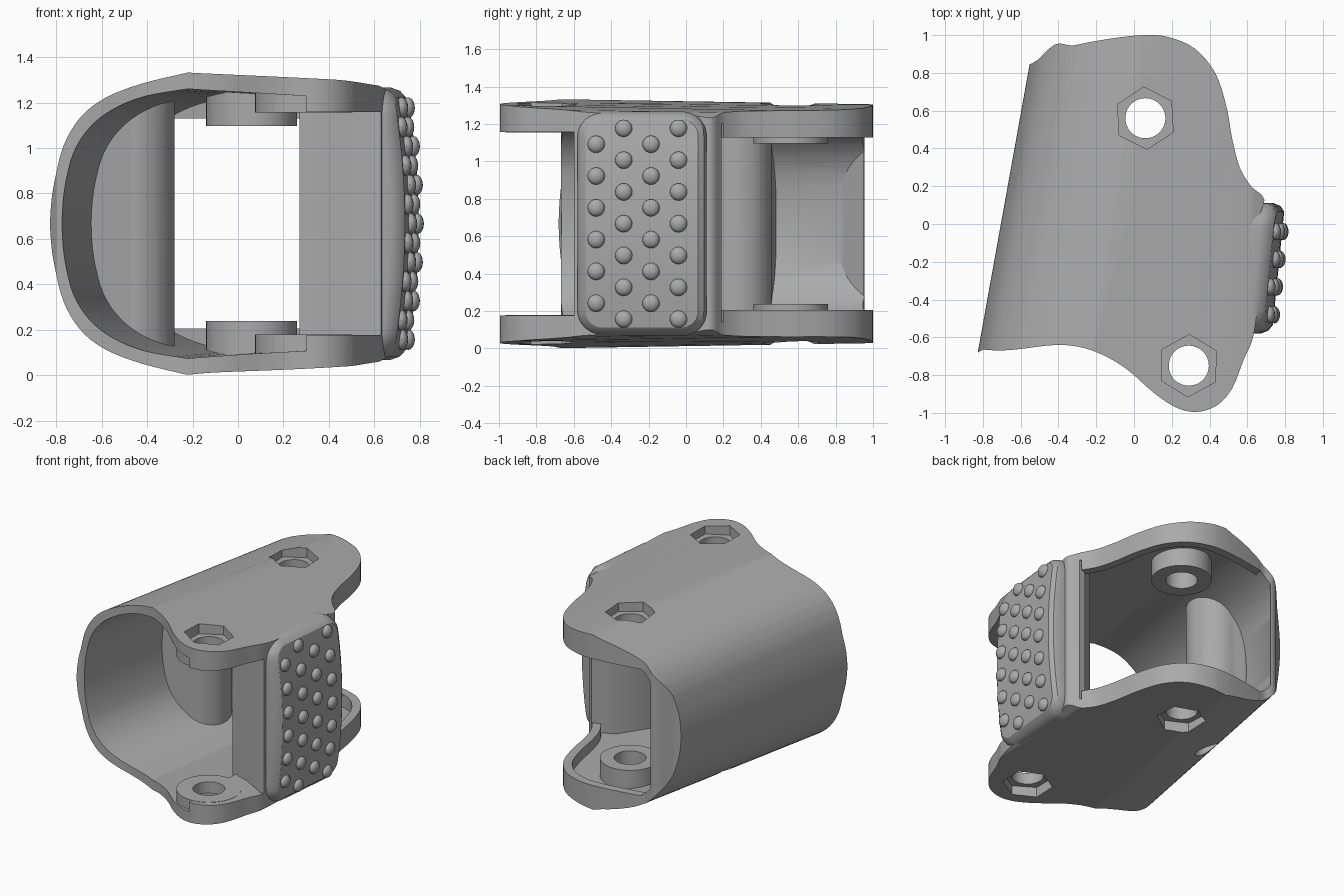
import bpy, bmesh, math
from mathutils import Vector, Matrix

cube = bpy.data.objects.get("Cube")
if cube:
    bpy.data.objects.remove(cube)

MID = 0.667
HOLES = [(0.29, -0.75), (0.06, 0.56)]

grey = bpy.data.materials.new("matte_grey")
grey.use_nodes = True
grey.diffuse_color = (0.4, 0.4, 0.4, 1)
grey.node_tree.nodes["Principled BSDF"].inputs["Base Color"].default_value = (0.4, 0.4, 0.4, 1)


def add_object(name, bm):
    bmesh.ops.recalc_face_normals(bm, faces=bm.faces)
    if bm.calc_volume(signed=True) < 0:
        bmesh.ops.reverse_faces(bm, faces=bm.faces)
    mesh = bpy.data.meshes.new(name)
    bm.to_mesh(mesh)
    bm.free()
    mesh.materials.append(grey)
    obj = bpy.data.objects.new(name, mesh)
    bpy.context.collection.objects.link(obj)
    return obj


def smooth(pts, closed, steps=4):
    """Interpolate a rounded path through the points."""
    pts = [Vector(p) for p in pts]
    n, out = len(pts), []
    for i in range(n if closed else n - 1):
        ids = [i - 1, i, i + 1, i + 2]
        a, b, c, d = [pts[k % n if closed else min(max(k, 0), n - 1)] for k in ids]
        for s in range(steps):
            t = s / steps
            out.append(b + (c - a) * t / 2 + (2 * a - 5 * b + 4 * c - d) * t * t / 2
                       + (3 * b - a - 3 * c + d) * t ** 3 / 2)
    return out if closed else out + [pts[-1]]


def loft(name, loops):
    """Skin a row of equal loops and cap both ends."""
    bm = bmesh.new()
    rings = [[bm.verts.new(p) for p in loop] for loop in loops]
    n = len(rings[0])
    for r, q in zip(rings, rings[1:]):
        for i in range(n):
            bm.faces.new((r[i], r[(i + 1) % n], q[(i + 1) % n], q[i]))
    bm.faces.new(rings[0][::-1])
    bm.faces.new(rings[-1])
    return add_object(name, bm)


def prism(pts, z0=-0.3, z1=1.7):
    return loft("helper", [[(p[0], p[1], z) for p in pts] for z in (z0, z1)])


def disc(center, r, z0, z1, sides=48, turn=0.0):
    angles = [turn + math.tau * i / sides for i in range(sides)]
    return prism([(center[0] + r * math.cos(a), center[1] + r * math.sin(a))
                  for a in angles], z0, z1)


def volume(mesh):
    """Volume of a closed mesh, or zero when it is open or empty."""
    bm = bmesh.new()
    bm.from_mesh(mesh)
    closed = len(bm.faces) > 0 and all(len(e.link_faces) % 2 == 0 for e in bm.edges)
    result = bm.calc_volume(signed=True) if closed else 0
    bm.free()
    return result


def boolean(target, tool, operation="DIFFERENCE"):
    """Cut with the first solver that gives a sound, smaller solid."""
    before = volume(target.data)
    for solver in ("MANIFOLD", "EXACT"):
        mod = target.modifiers.new("cut", "BOOLEAN")
        mod.operation, mod.solver, mod.object = operation, solver, tool
        bpy.context.view_layer.update()
        deps = bpy.context.evaluated_depsgraph_get()
        mesh = bpy.data.meshes.new_from_object(target.evaluated_get(deps))
        target.modifiers.clear()
        if 0 < volume(mesh) < before - 1e-6:
            target.data = mesh
            break
    bpy.data.objects.remove(tool)


def section(half, right):
    """Mirrored side profile, swept along y with a slant and slight taper."""
    curve = smooth(half + [(x, 2 * MID - z) for x, z in reversed(half)], False)
    profile = ([(x, z) for x, z in right] + [tuple(p) for p in curve]
               + [(x, 2 * MID - z) for x, z in reversed(right)])
    loops = []
    for y in (-1.3, 1.3):
        d = y + 0.65
        loops.append([(x + 0.18 * d * min(max((0.5 - x) / 0.8, 0), 1), y,
                       MID + (z - MID) * (1 - 0.04 * d / 1.65)) for x, z in profile])
    return loft("helper", loops)


# Plan outline of the bracket
front = [(-1, -.64), (-.8, -.665), (-.65, -.667), (-.4, -.64), (-.22, -.67), (-.05, -.76),
         (.1, -.89), (.22, -.97), (.33, -.995), (.44, -.96), (.52, -.87), (.58, -.72),
         (.63, -.6), (.655, -.4), (.66, 0), (.69, .13)]
rear = [(.62, .2), (.56, .3), (.52, .45), (.49, .62), (.43, .8), (.32, .93), (.18, .99),
        (.05, 1), (-.1, .985), (-.25, .96), (-.33, .945)]
tail = [(-.42, .95), (-.54, .85), (-.7, .84), (-1, .84)]

# Rounded outer shell trimmed to the outline
body = section([(-.22, 1.332), (-.42, 1.285), (-.58, 1.222), (-.69, 1.135), (-.765, 1.01),
                (-.805, .85), (-.82, .72)],
               [(.74, 1.18), (.7, 1.24), (.62, 1.275), (.5, 1.29)])
body.name = "bracket_body"
boolean(body, prism(smooth(front + rear + tail, True)), "INTERSECT")

# Hollow, leaving the inner features standing
hollow = section([(-.22, 1.26), (-.41, 1.228), (-.55, 1.17), (-.65, 1.09), (-.72, .98),
                  (-.757, .84), (-.77, .72)], [(1.3, 1.16)])

# Right wall behind the grip
boolean(hollow, prism([(.27, -.45), (.42, -.5), (.6, -.6), (.8, -.6), (.8, .19), (.59, .19),
                       (.48, .12), (.33, -.15)]))
# Round pillar merging into the left wall
arc = [(-.47 + .19 * math.cos(a), .27 + .19 * math.sin(a))
       for a in [math.radians(-90 + 10 * i) for i in range(19)]]
boolean(hollow, prism([(-.95, .0), (-.62, .05)] + arc + [(-.55, .48), (-.95, .5)]))
# Thick rear edge of the left wall
boolean(hollow, prism([(-.8, .76), (-.54, .76), (-.38, .95), (-.38, 1.2), (-.8, 1.2)]))


def both_sides(maker, depth):
    """Make a feature on the lower and the upper plate."""
    for z0, z1 in ((-0.3, depth), (2 * MID - depth, 1.7)):
        boolean(hollow, maker(z0, z1))


# Lip round the rear of both plates
edge = smooth(rear, False)
inner, outer = [], []
for i, p in enumerate(edge):
    t = (edge[min(i + 1, len(edge) - 1)] - edge[max(i - 1, 0)]).normalized()
    normal = Vector((t.y, -t.x))
    inner.append(p - normal * 0.06)
    outer.append(p + normal * 0.03)
both_sides(lambda a, b: prism(outer + inner[::-1], a, b), 0.205)

# Bosses round the pivot holes
both_sides(lambda a, b: disc(HOLES[0], 0.215, a, b), 0.178)
both_sides(lambda a, b: prism([(.3, -1.1), (.9, -1.1), (.9, -.4), (.3, -.4)], a, b), 0.176)
both_sides(lambda a, b: disc(HOLES[1], 0.2, a, b), 0.238)
boolean(body, hollow)

# Pivot holes with hexagonal nut recesses, and the pillar socket
for center, turn in zip(HOLES, (0.5, 0.58)):
    boolean(body, disc(center, 0.106, -0.3, 1.7))
    boolean(body, disc(center, 0.165, -0.3, 0.095, 6, turn))
    boolean(body, disc(center, 0.165, 2 * MID - 0.095, 1.7, 6, turn))
boolean(body, disc((-.44, .22), 0.075, -0.3, 0.3))

# Curved grip pad
PAD_Y, PAD_Z, HALF_Y, HALF_Z = -0.235, MID, 0.345, 0.6


def grip_x(y, z):
    return 0.765 + 0.1 * (y - PAD_Y) - 0.055 * ((z - PAD_Z) / HALF_Z) ** 2


def pad_loop(inset, depth, flat=None):
    loop = []
    r = 0.13 - inset
    hy, hz = HALF_Y - 0.13, HALF_Z - 0.13
    for k, (sy, sz) in enumerate(((1, 1), (-1, 1), (-1, -1), (1, -1))):
        for j in range(9):
            a = math.pi / 2 * (k + j / 8)
            y = PAD_Y + sy * hy + r * math.cos(a)
            z = PAD_Z + sz * hz + r * math.sin(a)
            loop.append((flat if flat else grip_x(y, z) - depth, y, z))
    return loop


pad = loft("grip_pad", [pad_loop(0, 0, 0.6), pad_loop(0, 0.06), pad_loop(0.015, 0.022),
                        pad_loop(0.045, 0)])

# Slice the pad in height and settle its face on the curve
bm = bmesh.new()
bm.from_mesh(pad.data)
for i in range(1, 14):
    bmesh.ops.bisect_plane(bm, geom=bm.verts[:] + bm.edges[:] + bm.faces[:],
                           plane_co=(0, 0, PAD_Z - 0.49 + 0.07 * i), plane_no=(0, 0, 1))
for v in bm.verts:
    if v.co.x > 0.61 and abs(v.co.z - PAD_Z) < 0.46:
        gap = HALF_Y - abs(v.co.y - PAD_Y)
        depth = 0.06 if gap < 0.005 else 0.022 if gap < 0.03 else 0
        v.co.x = grip_x(v.co.y, v.co.z) - depth
bm.to_mesh(pad.data)
bm.free()

# Staggered grip studs
bm = bmesh.new()
for col, y in enumerate((-.48, -.333, -.187, -.04)):
    count = 7 if col % 2 else 6
    for row in range(count):
        z = MID + 0.17 * (row - (count - 1) / 2)
        bmesh.ops.create_uvsphere(bm, u_segments=16, v_segments=10, radius=0.046,
                                  matrix=Matrix.Translation((grip_x(y, z) + 0.004, y, z))
                                  @ Matrix.Diagonal((0.65, 1, 1, 1)))
studs = add_object("grip_studs", bm)

for obj in (body, pad, studs):
    bpy.ops.object.select_all(action="DESELECT")
    obj.select_set(True)
    bpy.context.view_layer.objects.active = obj
    bpy.ops.object.shade_smooth_by_angle(angle=math.radians(32))
